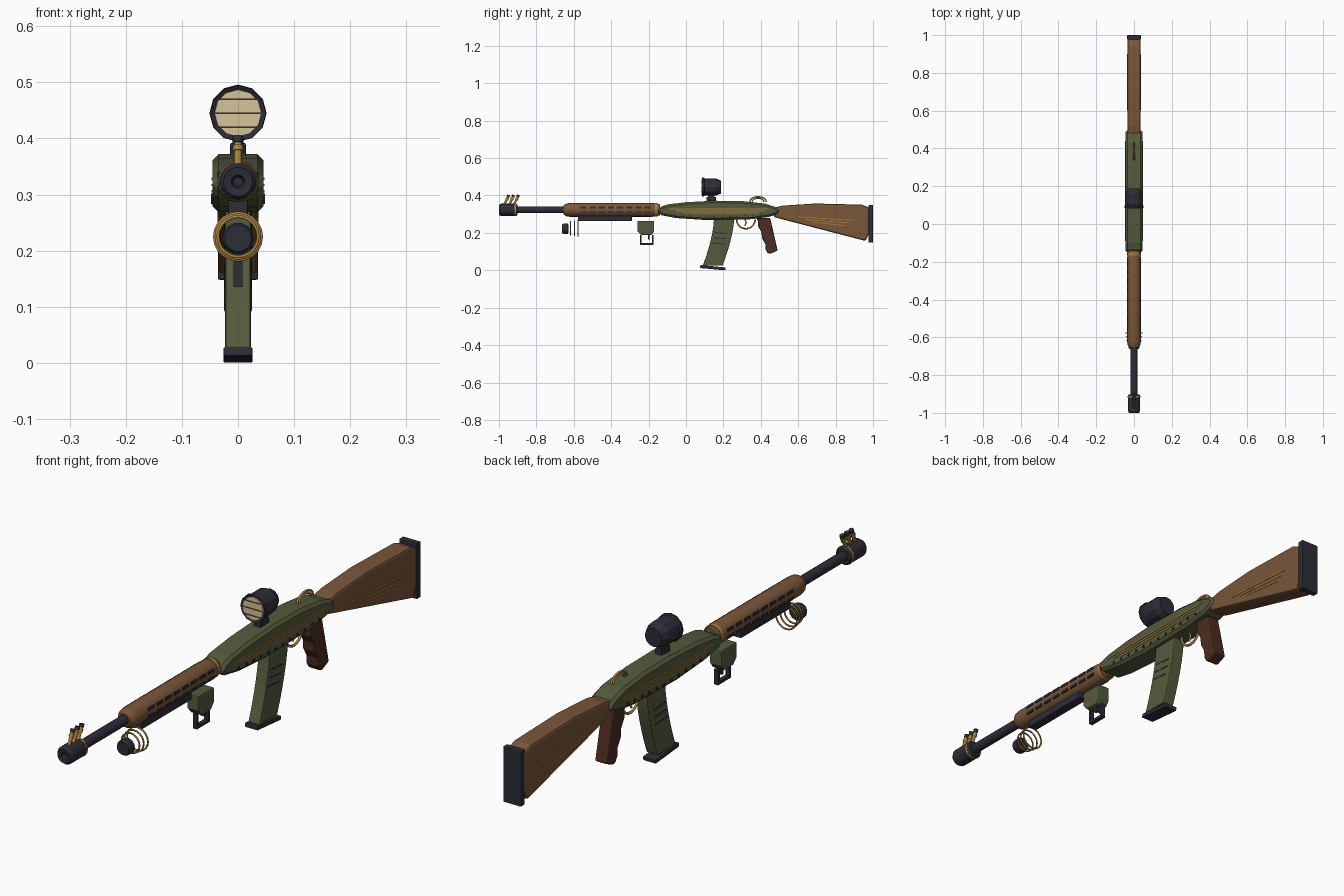
import bpy, bmesh
from math import sin, cos, pi, radians
from mathutils import Vector

cube = bpy.data.objects.get("Cube")
if cube:
    bpy.data.objects.remove(cube)


def material(name, *rgb):
    lin = [((c / 255 + 0.055) / 1.055) ** 2.4 for c in rgb] + [1]
    m = bpy.data.materials.new(name)
    m.use_nodes = True
    m.diffuse_color = lin
    m.node_tree.nodes["Principled BSDF"].inputs["Base Color"].default_value = lin
    return m


GREEN = material("olive green", 84, 91, 60)
WOOD = material("walnut wood", 122, 86, 57)
GRIP = material("dark wood", 76, 44, 32)
METAL = material("blued steel", 44, 45, 55)
GOLD = material("aged brass", 168, 130, 62)
LENS = material("cream lens", 212, 196, 155)
BROWN = material("brown line", 104, 74, 42)


def finish(name, bm, mat, bevel=0, smooth=False):
    bmesh.ops.recalc_face_normals(bm, faces=bm.faces)
    me = bpy.data.meshes.new(name)
    bm.to_mesh(me)
    bm.free()
    me.materials.append(mat)
    ob = bpy.data.objects.new(name, me)
    bpy.context.collection.objects.link(ob)
    if bevel:
        mod = ob.modifiers.new("Bevel", 'BEVEL')
        mod.width = bevel
        mod.segments = 2
        mod.limit_method = 'ANGLE'
        mod.angle_limit = radians(50)
    if smooth:
        for o in bpy.context.selected_objects:
            o.select_set(False)
        ob.select_set(True)
        bpy.context.view_layer.objects.active = ob
        bpy.ops.object.shade_smooth_by_angle(angle=radians(40))
    return ob


def prism(name, outline, half, mat, bevel=0, x=0):
    """Side outline in (y, z), extruded across x."""
    bm = bmesh.new()
    face = bm.faces.new([bm.verts.new((x - half, y, z)) for y, z in outline])
    new = bmesh.ops.extrude_face_region(bm, geom=[face])["geom"]
    bmesh.ops.translate(bm, vec=(2 * half, 0, 0),
                        verts=[v for v in new if isinstance(v, bmesh.types.BMVert)])
    return finish(name, bm, mat, bevel)


def box(name, y0, y1, z0, z1, half, mat, bevel=0, x=0):
    return prism(name, [(y0, z0), (y1, z0), (y1, z1), (y0, z1)], half, mat, bevel, x)


def lathe(name, profile, z, mat, n=16, smooth=False):
    """Profile of (y, radius) turned about a lengthwise axis at height z."""
    bm = bmesh.new()
    rings = [[bm.verts.new((r * cos(2 * pi * i / n), y, z + r * sin(2 * pi * i / n)))
              for i in range(n)] for y, r in profile]
    for a, b in zip(rings, rings[1:]):
        for i in range(n):
            j = (i + 1) % n
            bm.faces.new((a[i], a[j], b[j], b[i]))
    bm.faces.new(rings[0])
    bm.faces.new(rings[-1])
    return finish(name, bm, mat, smooth=smooth)


def wire(name, points, radius, mat, closed=False):
    """Round wire through points, turned into a mesh."""
    cu = bpy.data.curves.new(name, 'CURVE')
    cu.dimensions = '3D'
    cu.bevel_depth = radius
    cu.bevel_resolution = 1
    cu.use_fill_caps = True
    sp = cu.splines.new('POLY')
    sp.points.add(len(points) - 1)
    for p, co in zip(sp.points, points):
        p.co = (*co, 1)
    sp.use_cyclic_u = closed
    tmp = bpy.data.objects.new(name + "_path", cu)
    bpy.context.collection.objects.link(tmp)
    dg = bpy.context.evaluated_depsgraph_get()
    me = bpy.data.meshes.new_from_object(tmp.evaluated_get(dg))
    bpy.data.objects.remove(tmp)
    me.materials.clear()
    me.materials.append(mat)
    ob = bpy.data.objects.new(name, me)
    bpy.context.collection.objects.link(ob)
    return ob


AXIS = 0.323

# Barrel and muzzle
lathe("barrel", [(-0.92, 0.018), (-0.63, 0.018)], AXIS, METAL, smooth=True)
lathe("muzzle", [(-0.985, 0.008), (-0.998, 0.012), (-1.0, 0.026), (-0.99, 0.033),
                 (-0.91, 0.033), (-0.902, 0.028)], AXIS, METAL)
lathe("muzzle_band", [(-0.918, 0.034), (-0.91, 0.034)], AXIS, GOLD)
for i in range(3):
    y = -0.972 + i * 0.026
    tip = Vector((0, y + 0.02, 0.392))
    wire(f"muzzle_post_{i}", [(0, y, 0.35), tip], 0.007, GOLD)
    wire(f"muzzle_post_collar_{i}", [(0, y + 0.013, 0.377), (0, y + 0.017, 0.386)], 0.01, GOLD)
    wire(f"muzzle_post_tip_{i}", [tip, tip + Vector((0, 0.004, 0.011))], 0.0095, METAL)

# Handguard with two rows of vents on each side
lathe("handguard", [(-0.655, 0.024), (-0.64, 0.034), (-0.62, 0.037), (-0.18, 0.037),
                    (-0.165, 0.034), (-0.14, 0.03)], AXIS, WOOD, smooth=True)
lathe("handguard_collar", [(-0.166, 0.036), (-0.152, 0.036)], AXIS, GOLD)
for side in (-1, 1):
    for row in (-1, 1):
        for i in range(8):
            y = -0.565 + i * 0.049
            box(f"vent_{side}_{row}_{i}", y, y + 0.034, AXIS + row * 0.0125 - 0.005,
                AXIS + row * 0.0125 + 0.005, 0.004, METAL, x=side * 0.0335)

# Receiver with brass inlays and rivets
prism("receiver", [(-0.155, 0.315), (-0.142, 0.338), (-0.1, 0.352), (0, 0.364), (0.15, 0.372),
                   (0.3, 0.37), (0.42, 0.357), (0.48, 0.338), (0.5, 0.318), (0.49, 0.3),
                   (0.44, 0.285), (0.35, 0.273), (0.1, 0.269), (-0.05, 0.279),
                   (-0.13, 0.294)], 0.045, GREEN).modifiers.new("Bevel", 'BEVEL').width = 0.01
for side in (-1, 1):
    for i, (y0, y1) in enumerate([(-0.09, 0.44), (-0.06, 0.42), (-0.02, 0.39)]):
        z = 0.328 - i * 0.011
        box(f"receiver_inlay_{side}_{i}", y0, y1, z - 0.002, z + 0.002, 0.0015, GOLD,
            x=side * 0.0455)
    for i in range(12):
        y = -0.06 + i * 0.042
        z = 0.286 + 0.012 * abs(i - 5.5) / 5.5
        box(f"rivet_{side}_{i}", y - 0.004, y + 0.004, z - 0.004, z + 0.004, 0.003, METAL,
            x=side * 0.045)

# Brass arches on the receiver top
for i, r in enumerate((0.045, 0.032)):
    wire(f"top_arch_{i}", [(0, 0.385 - r * cos(pi * k / 8), 0.366 + r * 0.62 * sin(pi * k / 8))
                           for k in range(9)], 0.004, GOLD)

# Stock
prism("stock", [(0.47, 0.335), (0.52, 0.346), (0.69, 0.357), (0.94, 0.351), (0.98, 0.335),
                (0.98, 0.2), (0.96, 0.157), (0.505, 0.275), (0.47, 0.285)], 0.035, WOOD, 0.009)
box("butt_plate", 0.976, 1.0, 0.148, 0.35, 0.036, METAL, 0.003)
for side in (-1, 1):
    for i in range(3):
        y0, y1, z = 0.6 + i * 0.04, 0.9 - i * 0.025, 0.283 - i * 0.014
        prism(f"stock_inlay_{side}_{i}", [(y0, z), (y1, z - 0.018), (y1, z - 0.014),
                                          (y0, z + 0.004)], 0.0015, GOLD, x=side * 0.0352)

# Pistol grip with finger grooves
grooves = [(0.375 + 0.06 * t / 12 + 0.004 * sin(t * pi / 2), 0.28 - 0.185 * t / 12)
           for t in range(13)]
prism("pistol_grip", grooves + [(0.447, 0.087), (0.49, 0.105), (0.45, 0.28)], 0.025, GRIP, 0.006)

# Trigger and guard
wire("trigger_guard", [(0, 0.32 - 0.05 * cos(pi * k / 10), 0.272 - 0.05 * sin(pi * k / 10))
                       for k in range(11)], 0.005, GOLD)
wire("trigger", [(0, 0.315, 0.275), (0, 0.322, 0.255), (0, 0.314, 0.238)], 0.004, GOLD)


# Curved magazine with side ribs and base plate
def mag_y(z):
    t = (0.28 - z) / 0.255
    return 0.15 - 0.06 * t ** 1.6


levels = [0.28 - 0.0425 * i for i in range(7)]
prism("magazine", [(mag_y(z), z) for z in levels] +
      [(mag_y(z) + 0.108 - 0.12 * (0.28 - z) * 0.1, z) for z in reversed(levels)],
      0.023, GREEN, 0.004)
for side in (-1, 1):
    for i in range(3):
        z = 0.2 - i * 0.028
        y = mag_y(z) + 0.012
        prism(f"magazine_rib_{side}_{i}", [(y, z), (y + 0.07, z - 0.006), (y + 0.07, z - 0.001),
                                           (y, z + 0.005)], 0.001, METAL, x=side * 0.023)
prism("magazine_base", [(0.075, 0.012), (0.21, 0.0), (0.212, 0.015), (0.077, 0.028)],
      0.026, METAL, 0.003)

# Sight with striped lens
SIGHT = 0.445
lathe("sight_body", [(0.09, 0.042), (0.085, 0.05), (0.095, 0.051), (0.1, 0.046), (0.16, 0.046),
                     (0.188, 0.034)], SIGHT, METAL, 12)
lathe("sight_lens", [(0.084, 0.042), (0.092, 0.042)], SIGHT, LENS, 12)
for i, w in enumerate((0.033, 0.041, 0.033)):
    z = SIGHT + (i - 1) * 0.025
    box(f"lens_line_{i}", 0.081, 0.085, z - 0.0012, z + 0.0012, w, BROWN)
box("sight_foot", 0.11, 0.16, 0.366, 0.392, 0.014, METAL, 0.003)
box("sight_neck", 0.118, 0.152, 0.385, 0.41, 0.01, METAL)

# Rail under the handguard, small lamp and rings
box("lower_rail", -0.577, -0.29, 0.263, 0.29, 0.018, METAL, 0.003)
lathe("lamp", [(-0.662, 0.024), (-0.655, 0.028), (-0.632, 0.028), (-0.628, 0.022)],
      0.222, METAL, 14)
for i in range(3):
    r = 0.036 + 0.003 * i
    wire(f"lamp_ring_{i}", [(r * cos(k * pi / 10), -0.617 + 0.02 * i, 0.225 + r * sin(k * pi / 10))
                            for k in range(20)], 0.003, GOLD, True)

# Hanging box with open bail
prism("hanging_box", [(-0.26, 0.264), (-0.17, 0.264), (-0.17, 0.21), (-0.185, 0.188),
                      (-0.24, 0.188), (-0.26, 0.21)], 0.024, GREEN, 0.005)
for i, (y0, y1, z0, z1) in enumerate([(-0.247, -0.237, 0.135, 0.19), (-0.183, -0.173, 0.135, 0.19),
                                      (-0.247, -0.173, 0.135, 0.145), (-0.203, -0.194, 0.165, 0.19)]):
    box(f"bail_bar_{i}", y0, y1, z0, z1, 0.008, METAL)
